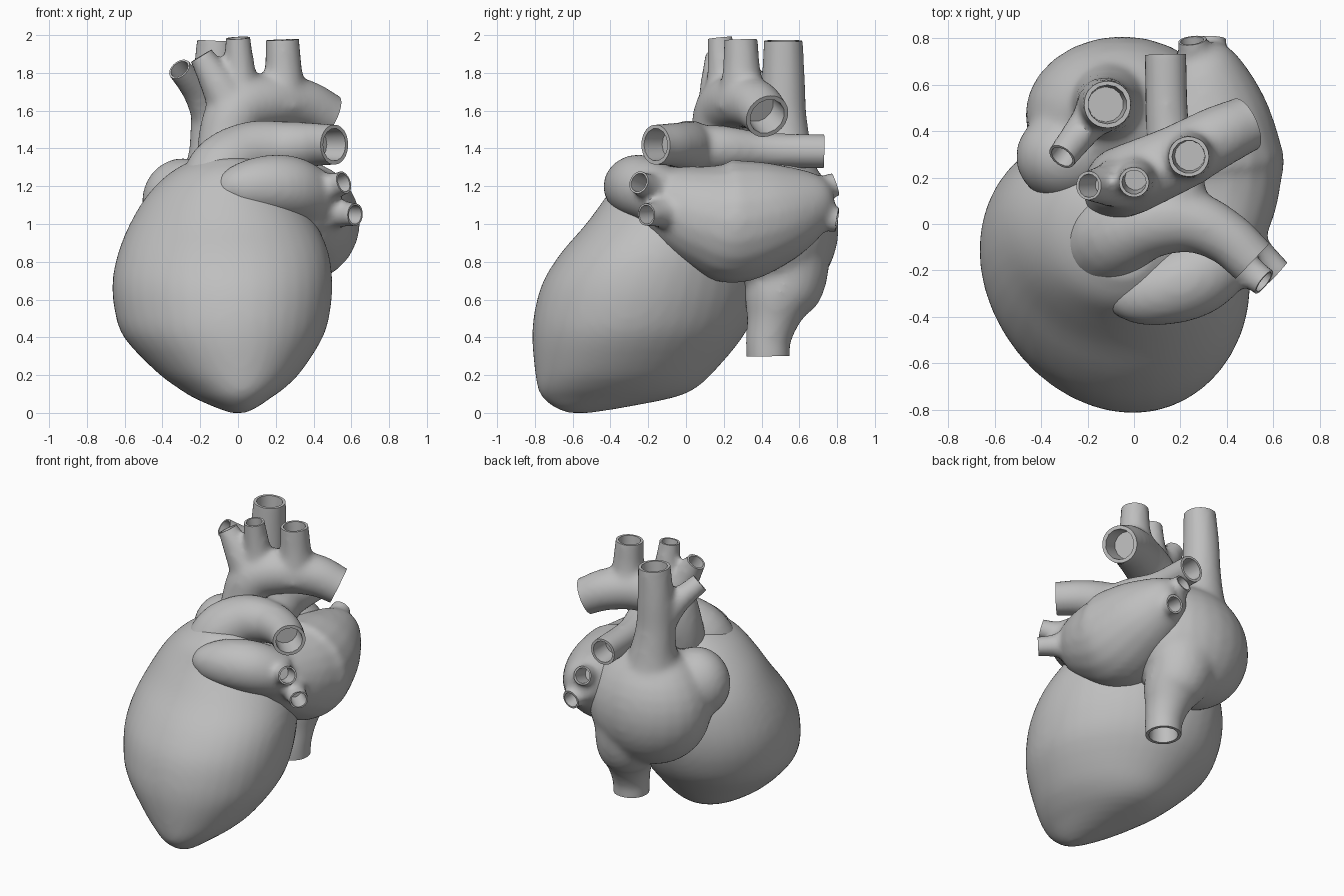
import bpy, bmesh, math
from mathutils import Vector, Matrix
from mathutils.bvhtree import BVHTree

if "Cube" in bpy.data.objects:
    bpy.data.objects.remove(bpy.data.objects["Cube"])

grey = bpy.data.materials.new("plain grey")
grey.diffuse_color = (0.52, 0.52, 0.52, 1)
grey.use_nodes = True
grey.node_tree.nodes["Principled BSDF"].inputs["Base Color"].default_value = grey.diffuse_color
finished = []


def skin(bm, rings):
    """Closed surface through a list of vertex rings."""
    rows = [[bm.verts.new(p) for p in ring] for ring in rings]
    n = len(rows[0])
    for a, b in zip(rows, rows[1:]):
        for i in range(n):
            j = (i + 1) % n
            bm.faces.new((a[i], a[j], b[j], b[i]))
    bm.faces.new(rows[0][::-1])
    bm.faces.new(rows[-1])


def circle(center, quat, r, n):
    return [center + quat @ Vector((r * math.cos(2 * math.pi * i / n),
                                    r * math.sin(2 * math.pi * i / n), 0)) for i in range(n)]


def spline(points, steps=5):
    """Smooth interpolation through points of any dimension."""
    p = [Vector(q) for q in points]
    p = [2 * p[0] - p[1]] + p + [2 * p[-1] - p[-2]]
    out = []
    for a, b, c, d in zip(p, p[1:], p[2:], p[3:]):
        for k in range(steps):
            t = k / steps
            out.append(0.5 * (2 * b + (c - a) * t + (2 * a - 5 * b + 4 * c - d) * t * t
                              + (3 * b - a - 3 * c + d) * t ** 3))
    return out + [p[-2]]


class Part:
    """Organic part: overlapping volumes fused together, with bored open vessel ends."""

    def __init__(self, name):
        self.name, self.solid, self.bores = name, bmesh.new(), bmesh.new()

    def tube(self, *points, opened=False):
        path = spline(points)
        pos = [q.to_3d() for q in path]
        rad = [max(q[3], 0.01) + 0.005 for q in path]
        if opened:
            end, out = pos[-1].copy(), (pos[-1] - pos[-2]).normalized()
            pos.append(end + out * 0.045)
            rad.append(rad[-1])
            self.bore(end, out, points[-1][3])
        rings, quat, last = [], None, None
        for i, p in enumerate(pos):
            t = (pos[min(i + 1, len(pos) - 1)] - pos[max(i - 1, 0)]).normalized()
            quat = (last.rotation_difference(t) @ quat) if last else t.to_track_quat('Z', 'Y')
            last = t
            rings.append(circle(p, quat, rad[i], 20))
        skin(self.solid, rings)

    def bore(self, end, out, r):
        # hollow of the vessel plus a slab that trims its rim flat
        quat = out.to_track_quat('Z', 'Y')
        prof = [(-0.13, r * 0.76), (0, r * 0.84), (0, r * 1.45), (0.09, r * 1.45)]
        skin(self.bores, [circle(end + out * h, quat, w, 14) for h, w in prof])

    def ball(self, center, radii):
        m = Matrix.Translation(center) @ Matrix.Diagonal((*radii, 1))
        bmesh.ops.create_uvsphere(self.solid, u_segments=24, v_segments=16, radius=1, matrix=m)

    def make_object(self, bm, name):
        bmesh.ops.recalc_face_normals(bm, faces=bm.faces)
        me = bpy.data.meshes.new(name)
        bm.to_mesh(me)
        bm.free()
        ob = bpy.data.objects.new(name, me)
        bpy.context.collection.objects.link(ob)
        return ob

    def finish(self, smooth=8):
        has_bores = len(self.bores.verts) > 0
        ob = self.make_object(self.solid, self.name)
        cutter = self.make_object(self.bores, self.name + "_bores")
        cutter.hide_render = True
        mod = ob.modifiers.new("fuse", 'REMESH')
        mod.mode, mod.voxel_size = 'VOXEL', 0.02
        mod = ob.modifiers.new("soften", 'SMOOTH')
        mod.factor, mod.iterations = 0.5, smooth
        if has_bores:
            mod = ob.modifiers.new("open_ends", 'BOOLEAN')
            mod.operation, mod.solver, mod.object = 'DIFFERENCE', 'EXACT', cutter
        dg = bpy.context.evaluated_depsgraph_get()
        me = bpy.data.meshes.new_from_object(ob.evaluated_get(dg))
        ob.modifiers.clear()
        ob.data = me
        bpy.data.objects.remove(cutter)
        me.materials.clear()
        me.materials.append(grey)
        for f in me.polygons:
            f.material_index = 0
        finished.append(ob)


# Ventricles: stacked ovals (z, x min, x max, y min, y max), leaning so the front tip sits right
ventricles = Part("ventricles")
levels = [(0.0, -.04, .04, -.63, -.50), (.03, -.12, .10, -.70, -.32), (.08, -.23, .17, -.76, -.07),
          (.13, -.31, .24, -.785, .05), (.22, -.43, .33, -.80, .15), (.40, -.60, .445, -.815, .30),
          (.55, -.65, .485, -.80, .37), (.70, -.66, .495, -.755, .40), (.85, -.63, .475, -.66, .40),
          (1.0, -.57, .41, -.53, .37), (1.15, -.48, .30, -.42, .30), (1.27, -.36, .20, -.34, .25),
          (1.35, -.22, .08, -.23, .15)]
rings = []
for z, x0, x1, y0, y1 in spline(levels, 3):
    ry = (y1 - y0) / 2
    rings.append([Vector(((x0 + x1) / 2 + (x1 - x0) / 2 * math.cos(a) - 0.13 * ry * math.sin(a),
                          (y0 + y1) / 2 + ry * math.sin(a), z))
                  for a in (2 * math.pi * i / 40 for i in range(40))])
skin(ventricles.solid, rings)
ventricles.finish(smooth=12)

# Right atrium with its ear and the upper and lower great veins
right_atrium = Part("right_atrium_and_great_veins")
right_atrium.ball((-.05, .47, .985), (.42, .34, .405))
right_atrium.ball((-.29, .29, 1.12), (.22, .20, .23))
right_atrium.tube((-.09, .50, 1.1, .25), (-.11, .52, 1.35, .155), (-.125, .515, 1.55, .122),
                  (-.125, .515, 1.75, .112), (-.115, .515, 1.97, .10), opened=True)
right_atrium.tube((-.13, .52, 1.50, .09), (-.21, .42, 1.69, .075), (-.31, .29, 1.82, .062),
                  opened=True)
right_atrium.tube((.03, .50, .95, .28), (.07, .53, .72, .215), (.10, .485, .6, .178),
                  (.115, .455, .48, .132), (.12, .435, .38, .115), (.12, .435, .30, .112),
                  opened=True)
right_atrium.finish(smooth=12)

# Left atrium with its ear and four lung veins
left_atrium = Part("left_atrium_and_lung_veins")
left_atrium.tube((.36, -.24, 1.13, .07), (.35, -.18, 1.12, .15), (.34, -.08, 1.10, .21),
                 (.34, .10, 1.04, .28), (.32, .25, 1.015, .325), (.31, .48, 1.06, .27),
                 (.29, .68, 1.11, .17), (.27, .77, 1.12, .08))
left_atrium.tube((-.10, -.35, 1.15, .04), (-.03, -.32, 1.18, .11), (.12, -.28, 1.20, .155),
                 (.28, -.22, 1.19, .165), (.42, -.10, 1.13, .14))
for root, tip in (((.36, -.10, 1.15), (.56, -.25, 1.22)), ((.42, -.03, 1.06), (.62, -.21, 1.05)),
                  ((.28, .55, 1.13), (.25, .79, 1.21)), ((.32, .55, 1.06), (.335, .80, 1.02))):
    middle = Vector(root).lerp(Vector(tip), 0.6)
    left_atrium.tube((*root, .11), (*middle, .07), (*tip, .06), opened=True)
left_atrium.finish(smooth=12)

# Main artery: arch with three branches
aorta = Part("aortic_arch")
aorta.tube((-.05, .10, 1.15, .16), (-.06, .17, 1.42, .15), (0, .20, 1.6, .15),
           (.18, .28, 1.65, .14), (.35, .37, 1.63, .13), (.48, .43, 1.57, .117), opened=True)
aorta.tube((-.02, .19, 1.6, .13), (-.11, .17, 1.75, .09), (-.195, .165, 1.89, .06), opened=True)
aorta.tube((.01, .21, 1.62, .13), (.01, .20, 1.78, .085), (0, .18, 1.985, .062), opened=True)
aorta.tube((.23, .30, 1.62, .14), (.24, .295, 1.80, .098), (.235, .29, 1.975, .085), opened=True)
aorta.finish()

# Lung artery: trunk rising from the front, with a left and a right branch
lung_artery = Part("lung_artery")
lung_artery.tube((-.12, -.10, 1.08, .23), (-.08, -.05, 1.28, .185), (.07, .01, 1.385, .155),
                 (.25, .01, 1.41, .13), (.40, -.06, 1.42, .112), (.51, -.16, 1.42, .103), opened=True)
lung_artery.tube((.20, .03, 1.40, .12), (.18, .20, 1.40, .115), (.145, .42, 1.39, .09),
                 (.135, .73, 1.385, .087), opened=True)
lung_artery.finish()

# Drop the faces buried inside neighbouring parts, then shade
trees = []
for ob in finished:
    bm = bmesh.new()
    bm.from_mesh(ob.data)
    trees.append(BVHTree.FromBMesh(bm))
    bm.free()


def buried(point, own):
    for k, tree in enumerate(trees):
        if k != own:
            near, normal, _, dist = tree.find_nearest(point)
            if dist > 0.025 and (point - near).normalized().dot(normal) < -0.7:
                return True
    return False


for k, ob in enumerate(finished):
    bm = bmesh.new()
    bm.from_mesh(ob.data)
    hidden = [f for f in bm.faces if buried(f.calc_center_median(), k)]
    bmesh.ops.delete(bm, geom=hidden, context='FACES')
    bm.to_mesh(ob.data)
    bm.free()
    bpy.ops.object.select_all(action='DESELECT')
    ob.select_set(True)
    bpy.context.view_layer.objects.active = ob
    bpy.ops.object.shade_smooth_by_angle(angle=math.radians(45))
